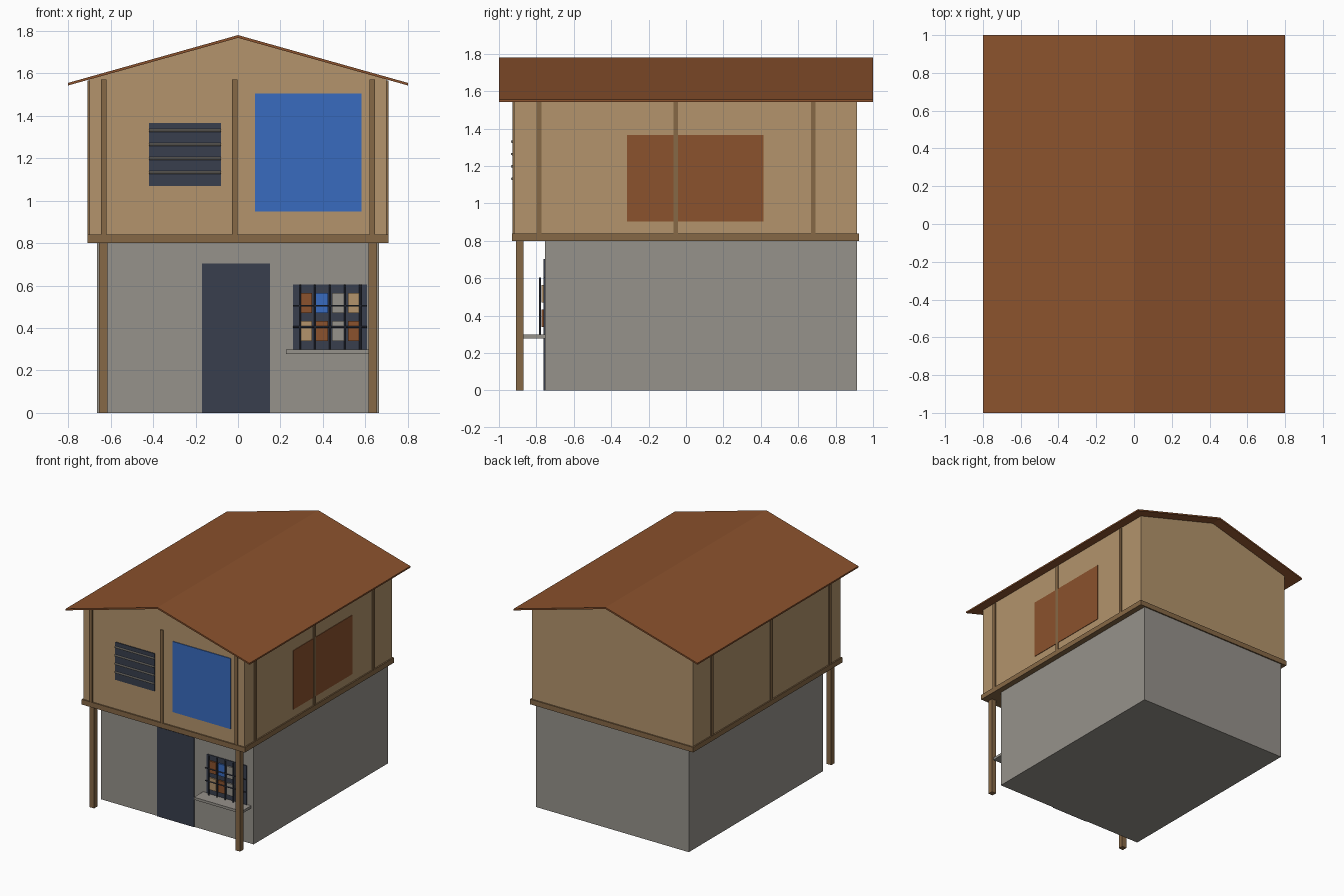
import bpy, bmesh
from mathutils import Vector

cube = bpy.data.objects.get("Cube")
if cube:
    bpy.data.objects.remove(cube, do_unlink=True)


def material(name, rgb):
    # 8-bit colour converted to linear
    lin = [((c / 255 + 0.055) / 1.055) ** 2.4 for c in rgb] + [1]
    m = bpy.data.materials.new(name)
    m.use_nodes = True
    m.diffuse_color = lin
    m.node_tree.nodes["Principled BSDF"].inputs["Base Color"].default_value = lin
    return m


TAN = material("tan_boards", (179, 148, 108))
TIMBER = material("brown_timber", (134, 104, 70))
RUST = material("rust_sheet", (139, 82, 45))
GREY = material("grey_concrete", (150, 146, 139))
BLUE = material("blue_tarp", (56, 107, 191))
NAVY = material("dark_slate", (56, 62, 77))


def finish(name, bm, mat):
    bmesh.ops.recalc_face_normals(bm, faces=bm.faces)
    mesh = bpy.data.meshes.new(name)
    bm.to_mesh(mesh)
    bm.free()
    mesh.materials.append(mat)
    ob = bpy.data.objects.new(name, mesh)
    bpy.context.collection.objects.link(ob)
    return ob


def box(name, xs, ys, zs, mat):
    bm = bmesh.new()
    bmesh.ops.create_cube(bm, size=1)
    for v in bm.verts:
        v.co = Vector([(r[0] + r[1]) / 2 + c * (r[1] - r[0]) for c, r in zip(v.co, (xs, ys, zs))])
    return finish(name, bm, mat)


def prism(name, profile, y0, y1, mat):
    # Extrude an x-z profile from front to back
    bm = bmesh.new()
    face = bm.faces.new([bm.verts.new((x, y0, z)) for x, z in profile])
    ext = bmesh.ops.extrude_face_region(bm, geom=[face])
    verts = [g for g in ext["geom"] if isinstance(g, bmesh.types.BMVert)]
    bmesh.ops.translate(bm, verts=verts, vec=(0, y1 - y0, 0))
    return finish(name, bm, mat)


def rod(name, a, b, radius, mat):
    a, b = Vector(a), Vector(b)
    bm = bmesh.new()
    bmesh.ops.create_cone(bm, cap_ends=True, segments=8, radius1=radius, radius2=radius, depth=(b - a).length)
    bmesh.ops.rotate(bm, verts=bm.verts, matrix=(b - a).to_track_quat("Z", "Y").to_matrix())
    bmesh.ops.translate(bm, verts=bm.verts, vec=(a + b) / 2)
    return finish(name, bm, mat)


# Main volumes
GROUND_Y, WALL_Y, BACK_Y = -0.755, -0.92, 0.915
box("ground_floor", (-0.665, 0.665), (GROUND_Y, BACK_Y), (0, 0.8), GREY)
box("floor_slab", (-0.71, 0.71), (-0.93, 0.925), (0.8, 0.84), TIMBER)
prism("upper_floor", [(-0.7, 0.84), (0.7, 0.84), (0.7, 1.575), (0, 1.77), (-0.7, 1.575)], WALL_Y, BACK_Y, TAN)

# Thin gable roof
prism("roof", [(-0.8, 1.555), (0, 1.78), (0.8, 1.555), (0.8, 1.543), (0, 1.767), (-0.8, 1.543)], -1, 1, RUST)

# Porch posts and side studs on both sides
for side, s in (("left", 1), ("right", -1)):
    box(side + "_porch_post", sorted((s * 0.615, s * 0.655)), (-0.91, -0.87), (0, 0.8), TIMBER)
    for i, y in enumerate((-0.785, -0.055, 0.68)):
        box(f"{side}_stud_{i}", sorted((s * 0.695, s * 0.708)), (y - 0.013, y + 0.013), (0.84, 1.565), TIMBER)

# Front studs
for i, x in enumerate((-0.632, -0.016, 0.632)):
    box(f"front_stud_{i}", (x - 0.013, x + 0.013), (WALL_Y - 0.008, WALL_Y), (0.84, 1.57), TIMBER)

# Upper openings and patches
box("louvre_window", (-0.42, -0.08), (WALL_Y - 0.006, WALL_Y), (1.07, 1.367), NAVY)
for i in range(4):
    z = 1.132 + 0.066 * i
    rod(f"louvre_slat_{i}", (-0.42, WALL_Y - 0.01, z), (-0.08, WALL_Y - 0.01, z), 0.007, GREY)
box("blue_sheet", (0.08, 0.583), (WALL_Y - 0.006, WALL_Y), (0.95, 1.505), BLUE)
box("side_patch", (0.698, 0.704), (-0.315, 0.415), (0.903, 1.367), RUST)

# Door and shop window
box("door", (-0.17, 0.15), (GROUND_Y - 0.006, GROUND_Y), (0, 0.703), NAVY)
box("shop_window", (0.26, 0.608), (GROUND_Y - 0.006, GROUND_Y), (0.298, 0.605), NAVY)
box("shop_counter", (0.226, 0.642), (-0.87, GROUND_Y), (0.278, 0.298), GREY)

# Goods on two rows
for row, (z, colours) in enumerate(((0.385, (TAN, RUST, GREY, RUST)), (0.517, (RUST, BLUE, GREY, TAN)))):
    for col, mat in enumerate(colours):
        x = 0.32 + 0.076 * col
        box(f"goods_{row}_{col}", (x - 0.029, x + 0.029), (GROUND_Y - 0.018, GROUND_Y), (z - 0.047, z + 0.047), mat)

# Window grille
for i in range(5):
    x = 0.292 + 0.071 * i
    rod(f"grille_upright_{i}", (x, -0.78, 0.298), (x, -0.78, 0.605), 0.005, NAVY)
for i, z in enumerate((0.405, 0.505)):
    rod(f"grille_rail_{i}", (0.26, -0.78, z), (0.608, -0.78, z), 0.004, NAVY)
